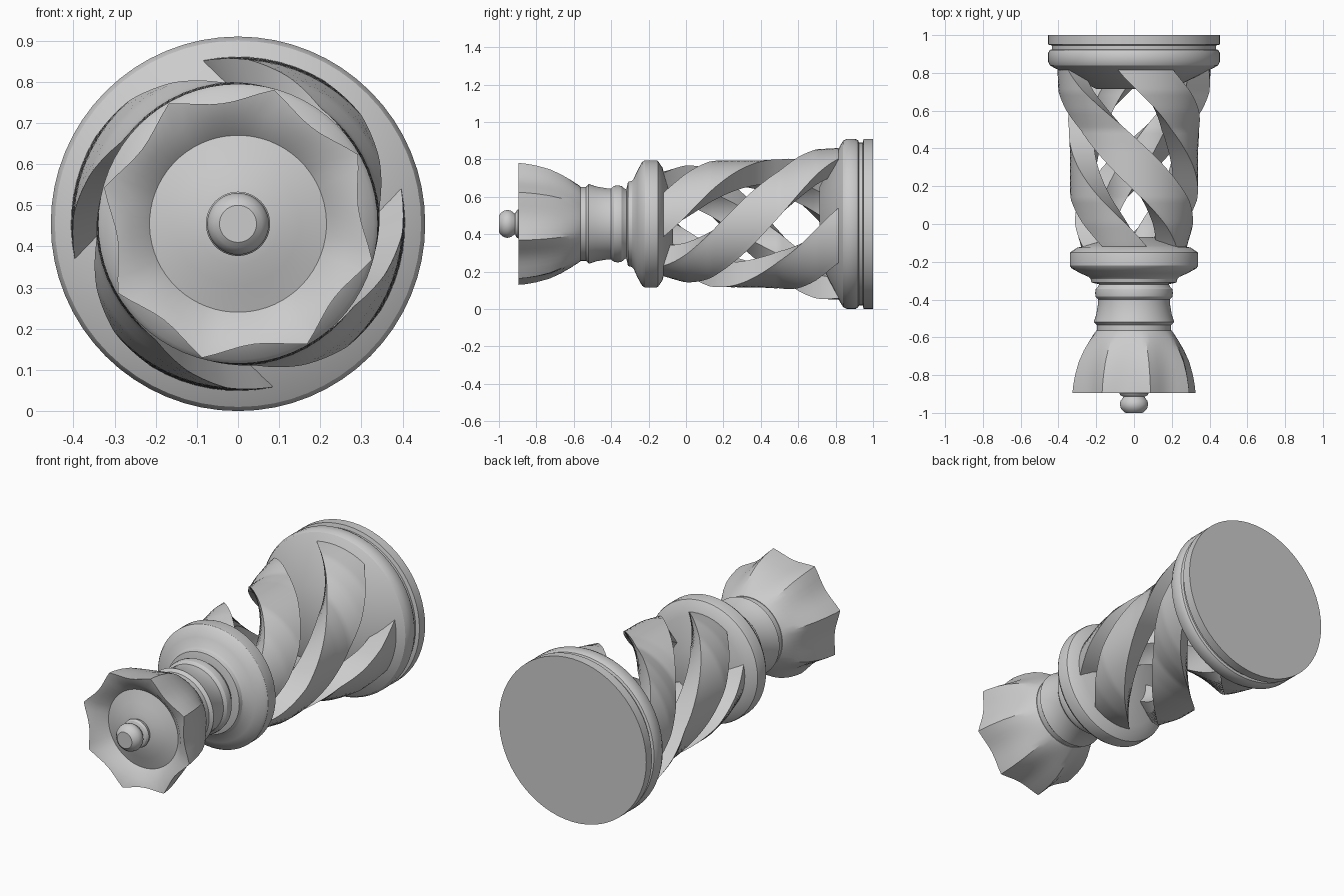
import bpy, bmesh
from math import sin, cos, pi, radians

if "Cube" in bpy.data.objects:
    bpy.data.objects.remove(bpy.data.objects["Cube"])

AXIS_Z = 0.455      # height of the piece's long axis (it lies along y)
SEG = 64


def finish(name, bm, angle=30):
    bmesh.ops.remove_doubles(bm, verts=bm.verts, dist=1e-5)
    bmesh.ops.recalc_face_normals(bm, faces=bm.faces)
    mesh = bpy.data.meshes.new(name)
    bm.to_mesh(mesh)
    bm.free()
    obj = bpy.data.objects.new(name, mesh)
    bpy.context.collection.objects.link(obj)
    bpy.ops.object.select_all(action='DESELECT')
    obj.select_set(True)
    bpy.context.view_layer.objects.active = obj
    bpy.ops.object.shade_smooth_by_angle(angle=radians(angle))
    return obj


def point(y, r, a):
    return (r * cos(a), y, AXIS_Z + r * sin(a))


def bridge(bm, rings):
    for r0, r1 in zip(rings, rings[1:]):
        n = len(r0)
        for i in range(n):
            j = (i + 1) % n
            bm.faces.new((r0[i], r0[j], r1[j], r1[i]))
    bm.faces.new(rings[0])
    bm.faces.new(rings[-1])


def lathe(name, profile, phase=0.0, lobes=8):
    """Profile entries are (y, radius[, scallop depth])."""
    bm = bmesh.new()
    rings = []
    for y, r, *d in profile:
        depth = d[0] if d else 0
        ring = []
        for i in range(SEG):
            dip = depth * sin(pi * ((i * lobes / SEG) % 1))
            ring.append(bm.verts.new(point(y, r - dip, phase + 2 * pi * i / SEG)))
        rings.append(ring)
    bridge(bm, rings)
    return finish(name, bm)


def interp(table, y):
    for (y0, r0), (y1, r1) in zip(table, table[1:]):
        if y <= y1:
            return r0 + (r1 - r0) * (y - y0) / (y1 - y0)
    return table[-1][1]


# Foot with a groove, rounded ring and inner cone
lathe("base", [
    (1.0, 0.455), (0.95, 0.455), (0.945, 0.435), (0.925, 0.435), (0.92, 0.447),
    (0.905, 0.455), (0.86, 0.455), (0.84, 0.445), (0.825, 0.42), (0.81, 0.39),
    (0.715, 0.2)])

# Collar, neck ring and waist
lathe("collar", [
    (-0.07, 0.1), (-0.115, 0.26), (-0.125, 0.30), (-0.15, 0.337), (-0.16, 0.34),
    (-0.22, 0.34), (-0.235, 0.33), (-0.26, 0.285), (-0.28, 0.24), (-0.29, 0.23),
    (-0.31, 0.225), (-0.32, 0.18)])
lathe("neck_ring", [
    (-0.31, 0.18), (-0.33, 0.19), (-0.345, 0.203), (-0.365, 0.206),
    (-0.385, 0.203), (-0.4, 0.19), (-0.41, 0.17)])
lathe("neck", [
    (-0.39, 0.19), (-0.42, 0.19), (-0.48, 0.2), (-0.52, 0.213), (-0.535, 0.197),
    (-0.58, 0.197)])

# Scalloped crown with a sunken rim and shallow inner dome
lathe("crown", [
    (-0.565, 0.2), (-0.575, 0.21, 0.002), (-0.62, 0.245, 0.012), (-0.67, 0.275, 0.022),
    (-0.73, 0.303, 0.03), (-0.8, 0.323, 0.038), (-0.86, 0.334, 0.042),
    (-0.895, 0.337, 0.042), (-0.88, 0.27, 0.008), (-0.835, 0.215),
    (-0.855, 0.15), (-0.872, 0.1), (-0.88, 0.05)], phase=radians(30))

# Finial bead on the dome
lathe("finial", [
    (-0.86, 0.065), (-0.885, 0.074), (-0.897, 0.078), (-0.908, 0.07), (-0.914, 0.055),
    (-0.922, 0.06), (-0.935, 0.07), (-0.955, 0.075), (-0.975, 0.07), (-0.99, 0.058),
    (-1.0, 0.045)])

# Four twisted ribbons forming the open body, thicker towards the collar
OUTER = [(-0.14, 0.272), (-0.12, 0.28), (0.0, 0.315), (0.13, 0.338), (0.4, 0.34),
         (0.5, 0.346), (0.6, 0.378), (0.7, 0.4), (0.82, 0.406)]
STEPS, ARC = 56, 8
for k in range(4):
    bm = bmesh.new()
    rings = []
    for s in range(STEPS + 1):
        t = s / STEPS
        y = 0.815 - 0.94 * t
        r = interp(OUTER, y)
        half = 21.5 + 4 * min(1, t * 2)
        inset = 9 - 7 * t
        depth = 0.12 + 0.02 * t
        mid = 102 - half + 90 * k - 156 * t ** 1.1
        outer = [(r, mid + half * (1 - 2 * i / ARC)) for i in range(ARC + 1)]
        inner = [(r - depth, mid - (half - inset) * (1 - 2 * i / ARC)) for i in range(ARC + 1)]
        rings.append([bm.verts.new(point(y, q, radians(a))) for q, a in outer + inner])
    bridge(bm, rings)
    finish("twisted_ribbon_%d" % (k + 1), bm)
